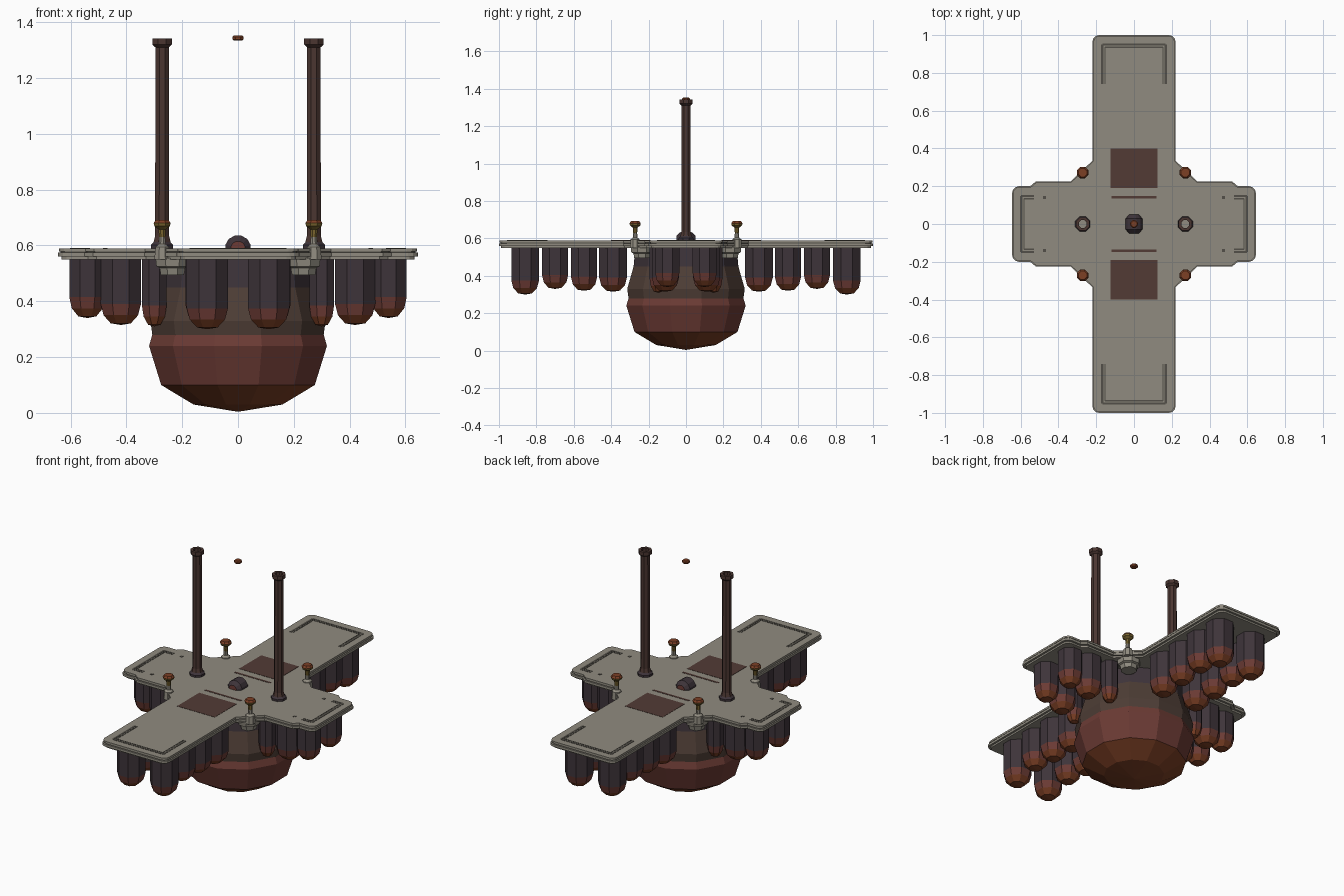
import bpy, bmesh, math
from mathutils import Matrix

cube = bpy.data.objects.get("Cube")
if cube:
    bpy.data.objects.remove(cube, do_unlink=True)


def material(name, r, g, b):
    m = bpy.data.materials.new(name)
    m.use_nodes = True
    m.diffuse_color = (r, g, b, 1)
    bsdf = m.node_tree.nodes["Principled BSDF"]
    bsdf.inputs["Base Color"].default_value = (r, g, b, 1)
    bsdf.inputs["Roughness"].default_value = 0.8
    return m


STONE = material("pale stone", 0.28, 0.26, 0.215)
GROOVE = material("dark groove", 0.085, 0.078, 0.065)
HATCH = material("hatch brown", 0.085, 0.044, 0.036)
PURPLE = material("dusky purple", 0.048, 0.034, 0.042)
UMBER = material("grey umber", 0.075, 0.047, 0.036)
RED = material("brick red", 0.15, 0.044, 0.035)
RUST = material("rust", 0.2, 0.05, 0.018)
POLE = material("pole brown", 0.07, 0.037, 0.031)
GOLD = material("old gold", 0.2, 0.135, 0.03)


def finish(bm, name, mats, loc=(0, 0, 0)):
    bmesh.ops.recalc_face_normals(bm, faces=bm.faces)
    me = bpy.data.meshes.new(name)
    bm.to_mesh(me)
    bm.free()
    for m in mats:
        me.materials.append(m)
    ob = bpy.data.objects.new(name, me)
    ob.location = loc
    bpy.context.collection.objects.link(ob)
    return ob


def revolve(name, profile, bands, sides=8, loc=(0, 0, 0), turn=0.5, closed=False):
    """Lathe (radius, z) points; bands gives one material per profile segment."""
    bm = bmesh.new()
    mats = list(dict.fromkeys(bands))
    rings = []
    for r, z in profile:
        if r == 0:
            rings.append([bm.verts.new((0, 0, z))] * sides)
            continue
        angles = [(i + turn) * math.tau / sides for i in range(sides)]
        rings.append([bm.verts.new((r * math.cos(a), r * math.sin(a), z)) for a in angles])
    if closed:
        rings.append(rings[0])
    for low, high, mat in zip(rings, rings[1:], bands):
        for i in range(sides):
            j = (i + 1) % sides
            corners = dict.fromkeys((low[i], low[j], high[j], high[i]))
            bm.faces.new(list(corners)).material_index = mats.index(mat)
    return finish(bm, name, mats, loc)


def box(name, x0, x1, y0, y1, z0, z1, mat):
    bm = bmesh.new()
    scale = Matrix.Diagonal((x1 - x0, y1 - y0, z1 - z0, 1))
    bmesh.ops.create_cube(bm, size=1, matrix=scale)
    return finish(bm, name, [mat], ((x0 + x1) / 2, (y0 + y1) / 2, (z0 + z1) / 2))


def cross_slab(name, m, z0, z1, mat):
    """Cross-shaped slab, drawn in by margin m, with rounded arm ends."""
    quarter = [(0.645 - m, 0.2 - m), (0.55 - m, 0.2 - m), (0.52 - m, 0.225 - m),
               (0.335 - m / 2, 0.225 - m), (0.22 - m, 0.335 - m / 2), (0.22 - m, 1 - m)]
    outline = []
    for sx, sy in ((1, 1), (-1, 1), (-1, -1), (1, -1)):
        pts = [(x * sx, y * sy) for x, y in quarter]
        outline += pts if sx * sy > 0 else pts[::-1]
    bm = bmesh.new()
    face = bm.faces.new([bm.verts.new((x, y, z0)) for x, y in outline])
    tips = [v for v in bm.verts if abs(v.co.x) > 0.6 or abs(v.co.y) > 0.9]
    bmesh.ops.bevel(bm, geom=tips, offset=0.035, segments=3, profile=0.5, affect='VERTICES')
    out = bmesh.ops.extrude_face_region(bm, geom=bm.faces[:])
    top = [g for g in out["geom"] if isinstance(g, bmesh.types.BMVert)]
    bmesh.ops.translate(bm, verts=top, vec=(0, 0, z1 - z0))
    return finish(bm, name, [mat])


# Deck in three tiers
cross_slab("deck_underside", 0.012, 0.55, 0.56, STONE)
cross_slab("deck_rim", 0.0, 0.56, 0.574, STONE)
cross_slab("deck_seam", 0.008, 0.574, 0.579, GROOVE)
cross_slab("deck_top", 0.004, 0.579, 0.59, STONE)

# Deck markings
ZG = (0.586, 0.5915)
for s in (-1, 1):
    y = sorted((s * 0.19, s * 0.4))
    box("hatch", -0.125, 0.125, *y, *ZG, HATCH)
    y = sorted((s * 0.134, s * 0.147))
    box("hatch_strip", -0.12, 0.12, *y, *ZG, HATCH)
    for inset, half in ((0.0, 0.006), (0.014, 0.003)):
        # Frame lines at the long and short arm ends
        ye, xe = 0.95 - inset, 0.597 - inset
        xs, ys = 0.168 - inset, 0.148 - inset
        box("long_end_line", -xs, xs, s * ye - half, s * ye + half, *ZG, GROOVE)
        box("short_end_line", s * xe - half, s * xe + half, -ys, ys, *ZG, GROOVE)
        for t in (-1, 1):
            y = sorted((s * 0.74, s * ye))
            box("long_side_line", t * xs - half, t * xs + half, *y, *ZG, GROOVE)
            x = sorted((s * 0.53, s * xe))
            box("short_side_line", *x, t * ys - half, t * ys + half, *ZG, GROOVE)
    for t in (-1, 1):
        cx, cy = s * 0.475, t * 0.14
        box("deck_stud", cx - 0.008, cx + 0.008, cy - 0.008, cy + 0.008, *ZG, GROOVE)

# Faceted hull under the deck
revolve("hull",
        [(0, 0.004), (0.165, 0.03), (0.285, 0.1), (0.33, 0.24), (0.318, 0.28),
         (0.325, 0.33), (0.29, 0.45), (0.28, 0.555)],
        [RUST, RUST, RED, RED, UMBER, UMBER, PURPLE], sides=12)


# Hanging pods
def pod(x, y, r, bottom):
    revolve("hanging_pod",
            [(0, bottom), (r * 0.5, bottom + 0.006), (r * 0.86, bottom + 0.035),
             (r, bottom + 0.075), (r, 0.556), (0, 0.556)],
            [RUST, RUST, RED, PURPLE, PURPLE], loc=(x, y, 0))


for sx in (-1, 1):
    for sy in (-1, 1):
        pod(sx * 0.11, sy * 0.86, 0.08, 0.3)
        for y, r, b in ((0.7, 0.076, 0.33), (0.545, 0.076, 0.32), (0.39, 0.08, 0.315)):
            pod(sx * 0.115, sy * y, r, b)
        pod(sx * 0.54, sy * 0.1, 0.07, 0.34)
        pod(sx * 0.42, sy * 0.11, 0.078, 0.315)
        pod(sx * 0.3, sy * 0.15, 0.048, 0.31)

        # Corner bracket below the deck and lamp above it
        revolve("corner_bracket",
                [(0, 0.495), (0.045, 0.495), (0.05, 0.52), (0.062, 0.525), (0.066, 0.555), (0, 0.555)],
                [STONE] * 5, loc=(sx * 0.235, sy * 0.235, 0))
        revolve("lamp",
                [(0, 0.55), (0.03, 0.55), (0.026, 0.595), (0.013, 0.605), (0.012, 0.63), (0.014, 0.658),
                 (0.03, 0.669), (0.033, 0.68), (0.024, 0.692), (0, 0.692)],
                [STONE, STONE, STONE, STONE, GOLD, GOLD, GOLD, RUST, RUST],
                loc=(sx * 0.272, sy * 0.272, 0))

    # Hollow mast
    revolve("mast",
            [(0.022, 0.588), (0.043, 0.588), (0.043, 0.602), (0.033, 0.612), (0.027, 0.635),
             (0.026, 1.31), (0.038, 1.32), (0.038, 1.342), (0.022, 1.342)],
            [PURPLE, PURPLE, PURPLE, POLE, POLE, POLE, POLE, POLE, POLE],
            loc=(sx * 0.272, 0, 0), closed=True)

# Central drum lying along y, with red ends
drum = revolve("centre_drum",
               [(0, -0.05), (0.026, -0.05), (0.047, -0.028), (0.047, 0.028), (0.026, 0.05), (0, 0.05)],
               [RED, PURPLE, PURPLE, PURPLE, RED], sides=12, loc=(0, 0, 0.59))
drum.rotation_euler.x = math.pi / 2

# Small floating beacon
revolve("floating_beacon",
        [(0, 1.334), (0.016, 1.334), (0.022, 1.339), (0.022, 1.348), (0.016, 1.353), (0, 1.353)],
        [RUST] * 5)
